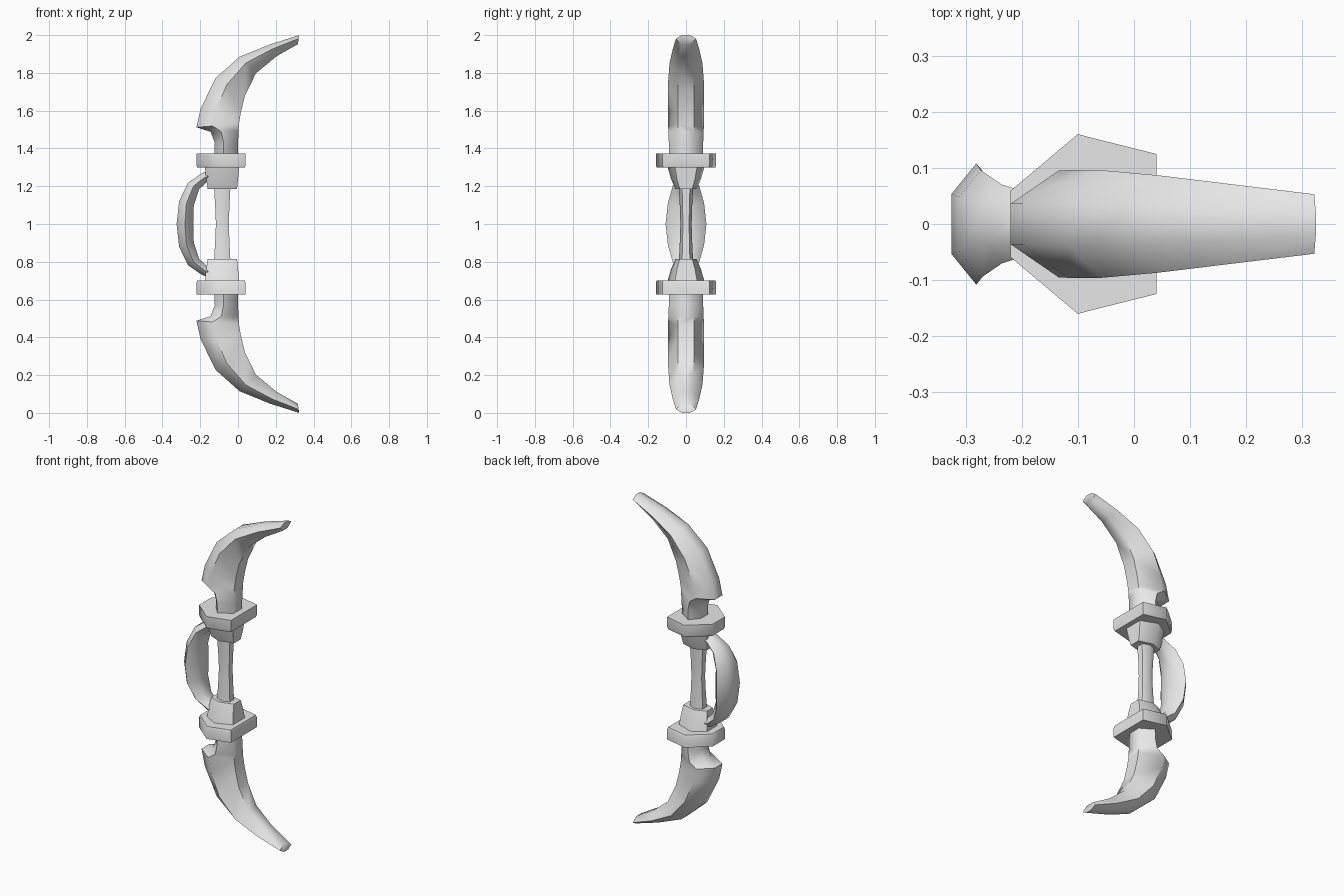
import bpy
import bmesh
import math
from mathutils import Vector

cube = bpy.data.objects.get("Cube")
if cube:
    bpy.data.objects.remove(cube, do_unlink=True)

grey = bpy.data.materials.new("plain_grey")
grey.use_nodes = True
grey.diffuse_color = (0.8, 0.8, 0.8, 1)
grey.node_tree.nodes["Principled BSDF"].inputs["Base Color"].default_value = (0.8, 0.8, 0.8, 1)

MID = 1.0  # height of the symmetry plane


def section(back, front, width, back_part, front_part, peak):
    """Six-sided ring from back edge to front edge (x, z), widest at peak."""
    a = Vector((back[0], 0, back[1] - MID))
    b = Vector((front[0], 0, front[1] - MID))
    side = [(a, width * back_part), (a.lerp(b, peak), width), (b, width * front_part)]
    ring = [p + Vector((0, w, 0)) for p, w in side]
    return ring + [p - Vector((0, w, 0)) for p, w in reversed(side)]


def loft(name, rings, angle=50, mirrored=False):
    """Skin a list of rings, close both ends and shade."""
    bm = bmesh.new()
    loops = [[bm.verts.new(p) for p in ring] for ring in rings]
    for low, high in zip(loops, loops[1:]):
        for i in range(len(low)):
            j = (i + 1) % len(low)
            bm.faces.new((low[i], low[j], high[j], high[i]))
    bm.faces.new(loops[0])
    bm.faces.new(loops[-1])
    bmesh.ops.recalc_face_normals(bm, faces=bm.faces)
    mesh = bpy.data.meshes.new(name)
    bm.to_mesh(mesh)
    bm.free()
    mesh.materials.append(grey)
    obj = bpy.data.objects.new(name, mesh)
    obj.location.z = MID
    bpy.context.collection.objects.link(obj)
    bpy.ops.object.select_all(action="DESELECT")
    obj.select_set(True)
    bpy.context.view_layer.objects.active = obj
    bpy.ops.object.shade_smooth_by_angle(angle=math.radians(angle))
    if mirrored:
        mod = obj.modifiers.new("mirror_down", "MIRROR")
        mod.use_axis = (False, False, True)
        mod.use_mirror_merge = False
    return obj


# Curved blades: back point, front point, half width
blade = [
    ((-0.125, 1.33), (0.0, 1.33), 0.087),
    ((-0.123, 1.43), (0.0, 1.43), 0.091),
    ((-0.145, 1.488), (0.003, 1.49), 0.093),
    ((-0.22, 1.512), (0.005, 1.53), 0.095),
    ((-0.198, 1.61), (0.015, 1.59), 0.096),
    ((-0.118, 1.773), (0.037, 1.68), 0.096),
    ((0.008, 1.885), (0.095, 1.798), 0.087),
    ((0.167, 1.95), (0.204, 1.888), 0.070),
    ((0.324, 2.0), (0.317, 1.952), 0.053),
]
loft("blades", [section(b, f, w, 0.38, 0.45, 0.38) for b, f, w in blade], 60, True)

# Hexagonal collars
collar = [(1.298, 0.005), (1.312, 0.0), (1.372, 0.0)]
loft("collars", [section((-0.22 + d, z), (0.04 - d, z), 0.16 - d, 0.37, 0.78, 0.46)
                 for z, d in collar], 60, True)

# Tapered sockets between collar and grip
socket = [(-0.16, -0.005, 1.185, 0.055), (-0.168, 0.0, 1.235, 0.078), (-0.176, 0.007, 1.31, 0.1)]
loft("sockets", [section((a, z), (b, z), w, 0.5, 0.6, 0.45) for a, b, z, w in socket], 60, True)

# Waisted grip
grip = [(-0.127, -0.04, 0.8, 0.038), (-0.12, -0.046, 0.92, 0.032),
        (-0.117, -0.048, 1.0, 0.03), (-0.12, -0.046, 1.08, 0.032), (-0.127, -0.04, 1.2, 0.038)]
loft("grip", [section((a, z), (b, z), w, 0.55, 0.55, 0.5) for a, b, z, w in grip], 65)

# Knuckle guard: upper half, then reflected for the lower half
half = [
    ((-0.325, 1.0), (-0.237, 1.0), 0.108),
    ((-0.312, 1.12), (-0.234, 1.10), 0.096),
    ((-0.265, 1.218), (-0.205, 1.185), 0.07),
    ((-0.19, 1.27), (-0.165, 1.222), 0.052),
    ((-0.125, 1.29), (-0.125, 1.24), 0.045),
]
lower = [((b[0], 2 * MID - b[1]), (f[0], 2 * MID - f[1]), w) for b, f, w in half[:0:-1]]
loft("knuckle_guard", [section(b, f, w, 0.5, 0.5, 0.5) for b, f, w in lower + half], 60)
